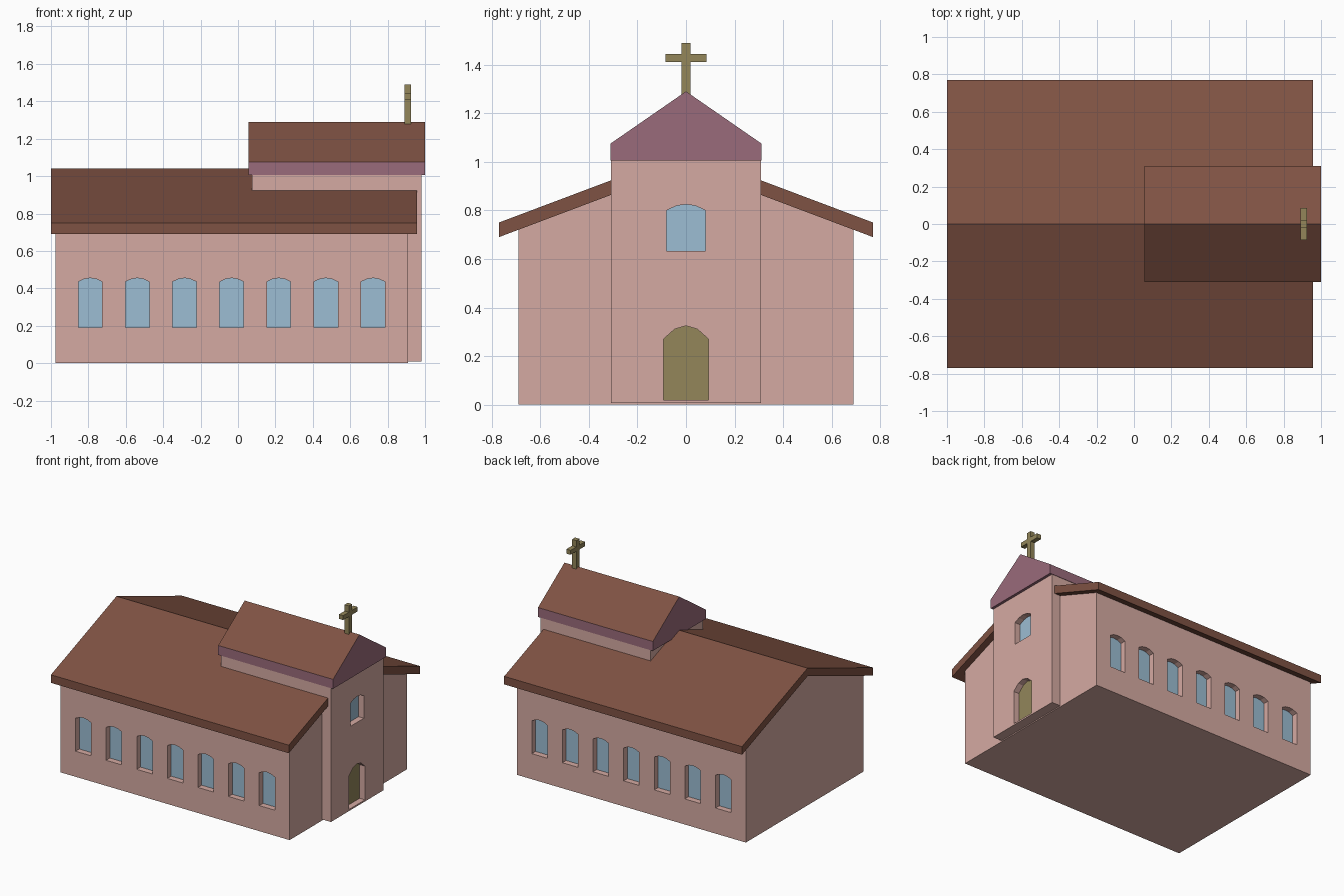
import bpy, bmesh
from mathutils import Vector

if "Cube" in bpy.data.objects:
    bpy.data.objects.remove(bpy.data.objects["Cube"], do_unlink=True)


def material(name, r, g, b):
    """Flat colour given as 8-bit sRGB, stored as linear."""
    col = [((c / 255 + 0.055) / 1.055) ** 2.4 for c in (r, g, b)] + [1]
    m = bpy.data.materials.new(name)
    m.use_nodes = True
    m.diffuse_color = col
    m.node_tree.nodes["Principled BSDF"].inputs["Base Color"].default_value = col
    return m


PINK = material("pink plaster", 213, 170, 162)
BROWN = material("brown roof", 127, 82, 67)
PURPLE = material("mauve gable", 154, 107, 123)
GLASS = material("blue glass", 156, 189, 211)
OLIVE = material("olive wood", 147, 134, 90)


def add_prism(bm, profile, axis, a, b):
    """Extrude a (u, z) profile along x or y from a to b."""
    def place(u, z, t):
        return Vector((t, u, z)) if axis == "x" else Vector((u, t, z))
    ends = [[bm.verts.new(place(u, z, t)) for u, z in profile] for t in (a, b)]
    bm.faces.new(ends[0])
    bm.faces.new(ends[1][::-1])
    n = len(profile)
    for i in range(n):
        j = (i + 1) % n
        bm.faces.new((ends[0][j], ends[0][i], ends[1][i], ends[1][j]))


def prism_object(name, prisms, *mats):
    bm = bmesh.new()
    for p in prisms:
        add_prism(bm, *p)
    bmesh.ops.recalc_face_normals(bm, faces=bm.faces)
    me = bpy.data.meshes.new(name)
    bm.to_mesh(me)
    bm.free()
    for m in mats:
        me.materials.append(m)
    ob = bpy.data.objects.new(name, me)
    bpy.context.collection.objects.link(ob)
    return ob


def mirrored(half):
    """Close a right-hand outline, listed bottom to top, across u = 0."""
    return half + [(-u, z) for u, z in reversed(half) if u > 0]


def arch(centre, half, bottom, spring, top, steps=4):
    """Opening outline with a low curved head."""
    pts = [(centre - half, bottom), (centre + half, bottom)]
    for i in range(steps + 1):
        t = 1 - 2 * i / steps
        pts.append((centre + half * t, spring + (top - spring) * (1 - t * t)))
    return pts


def cut(target, prisms):
    cutter = prism_object("opening_cutter", prisms, PINK)
    cutter.hide_render = True
    mod = target.modifiers.new("openings", "BOOLEAN")
    mod.operation = "DIFFERENCE"
    mod.solver = "EXACT"
    mod.object = cutter
    bpy.context.view_layer.objects.active = target
    bpy.ops.object.modifier_apply(modifier=mod.name)
    bpy.data.objects.remove(cutter, do_unlink=True)


DEPTH = 0.05   # recess of windows and door
PLATE = 0.006  # thickness of panes and door leaf

# Nave walls with gable ends
WALL = 0.69
nave = prism_object("nave_walls", [
    (mirrored([(WALL, 0), (WALL, 0.722), (0, 0.982)]), "x", -0.976, 0.908)], PINK)

# Seven arched windows along each side
windows = [arch(-0.79 + 0.252 * i, 0.064, 0.19, 0.435, 0.455) for i in range(7)]
cut(nave, [(w, "y", s * (WALL - DEPTH), s * (WALL + 0.05))
           for s in (-1, 1) for w in windows])
for side, s in (("right", -1), ("left", 1)):
    inner = s * (WALL - DEPTH)
    prism_object("nave_windows_" + side,
                 [(w, "y", inner - s * 0.001, inner + s * PLATE) for w in windows], GLASS)

# Nave roof: a folded slab with overhanging eaves
prism_object("nave_roof", [
    ([(0.77, 0.69), (0.77, 0.75), (0, 1.04), (-0.77, 0.75), (-0.77, 0.69), (0, 0.98)],
     "x", -1.0, 0.957)], BROWN)

# Tower block rising through the nave
FRONT = 0.98
tower = prism_object("tower_walls", [
    (mirrored([(0.308, 0.008), (0.308, 1.02)]), "x", 0.075, FRONT)], PINK)
door = arch(0, 0.093, 0.02, 0.27, 0.325)
tower_window = arch(0, 0.08, 0.632, 0.8, 0.825)
cut(tower, [(p, "x", FRONT - DEPTH, FRONT + 0.05) for p in (door, tower_window)])
for name, shape, mat in (("door", door, OLIVE), ("tower_window", tower_window, GLASS)):
    prism_object(name, [(shape, "x", FRONT - DEPTH - 0.001, FRONT - DEPTH + PLATE)], mat)

# Tower roof: mauve block with brown slopes
cap = prism_object("tower_roof", [
    (mirrored([(0.311, 1.005), (0.311, 1.075), (0, 1.29)]), "x", 0.055, 1.0)],
    PURPLE, BROWN)
for f in cap.data.polygons:
    f.material_index = int(f.normal.z > 0.3)

# Cross on the ridge
prism_object("cross", [
    (mirrored([(0.018, 1.27), (0.018, 1.41), (0.085, 1.41), (0.085, 1.443),
               (0.018, 1.443), (0.018, 1.49)]), "x", 0.89, 0.925)], OLIVE)
